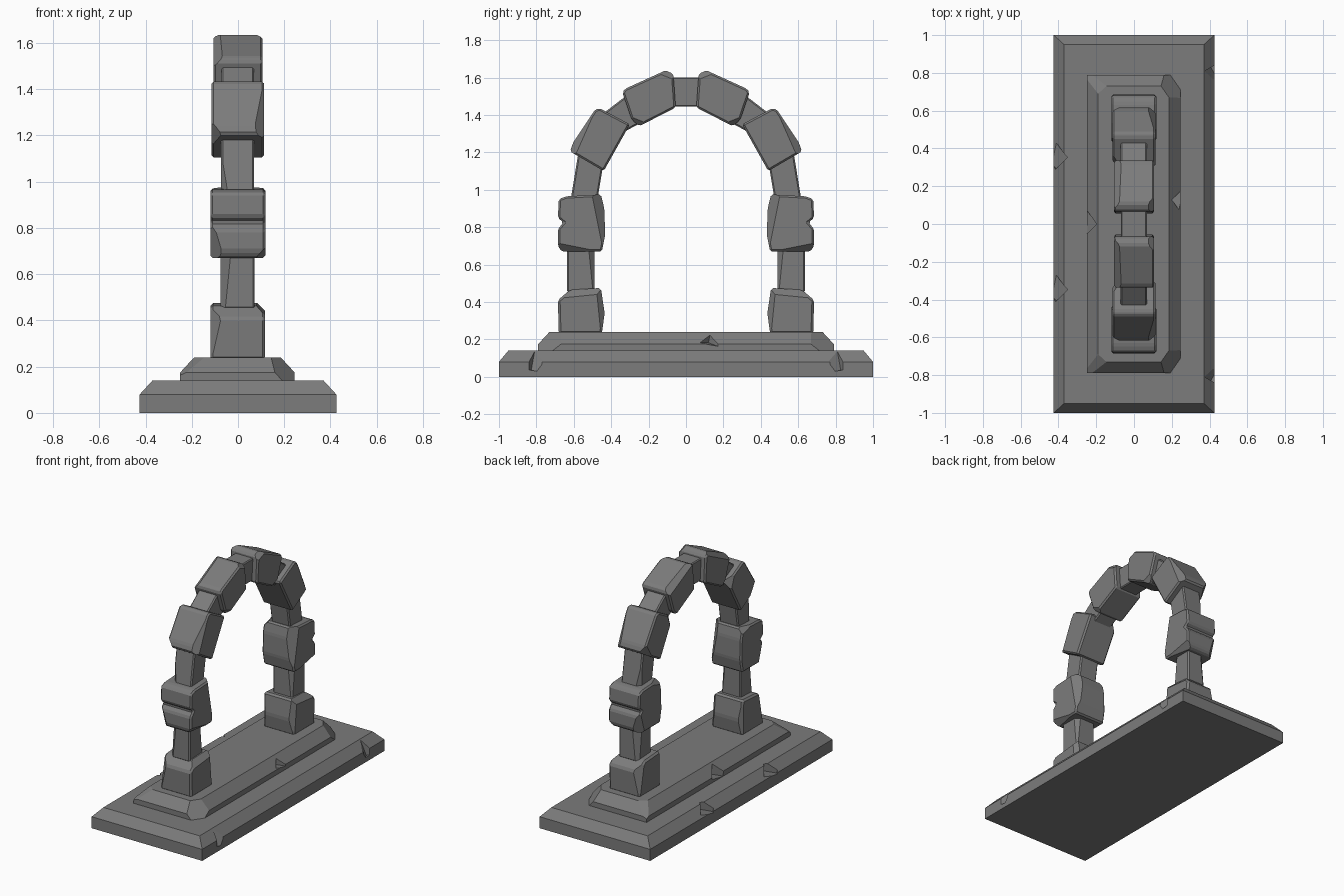
import bpy, bmesh, math
from mathutils import Vector

if "Cube" in bpy.data.objects:
    bpy.data.objects.remove(bpy.data.objects["Cube"])

stone = bpy.data.materials.new("dark_grey_stone")
stone.diffuse_color = (0.2, 0.2, 0.2, 1)
stone.use_nodes = True
stone.node_tree.nodes["Principled BSDF"].inputs["Base Color"].default_value = stone.diffuse_color


def finish(bm, name, mirror=False):
    bmesh.ops.recalc_face_normals(bm, faces=bm.faces[:])
    me = bpy.data.meshes.new(name)
    bm.to_mesh(me)
    bm.free()
    me.materials.append(stone)
    ob = bpy.data.objects.new(name, me)
    bpy.context.collection.objects.link(ob)
    if mirror:
        m = ob.modifiers.new("mirror", 'MIRROR')
        m.use_axis = (False, True, False)
        m.use_mirror_merge = False
    return ob


def slice_off(bm, point, normal):
    """Cut away everything beyond a plane and cap the cut."""
    r = bmesh.ops.bisect_plane(bm, geom=bm.verts[:] + bm.edges[:] + bm.faces[:],
                               plane_co=Vector(point), plane_no=Vector(normal).normalized(),
                               clear_outer=True)
    edges = [e for e in r['geom_cut'] if isinstance(e, bmesh.types.BMEdge)]
    if edges:
        bmesh.ops.edgenet_fill(bm, edges=edges)


def block(name, profile, x0, x1, bevel=0.012, cuts=(), mirror=True):
    """Stone with a (y, z) profile, spanning x0..x1, chipped by planes."""
    bm = bmesh.new()
    f = bm.faces.new([bm.verts.new((x0, y, z)) for y, z in profile])
    r = bmesh.ops.extrude_face_region(bm, geom=[f])
    bmesh.ops.translate(bm, vec=(x1 - x0, 0, 0),
                        verts=[v for v in r['geom'] if isinstance(v, bmesh.types.BMVert)])
    bmesh.ops.recalc_face_normals(bm, faces=bm.faces[:])
    if bevel:
        bmesh.ops.bevel(bm, geom=bm.edges[:], offset=bevel, segments=1, affect='EDGES')
    for p, n in cuts:
        slice_off(bm, p, n)
    return finish(bm, name, mirror)


def slab(name, rings, cuts=()):
    """Stepped slab from rings of (z, x_min, x_max, y_half)."""
    bm = bmesh.new()
    loops = [[bm.verts.new(c) for c in ((a, -y, z), (b, -y, z), (b, y, z), (a, y, z))]
             for z, a, b, y in rings]
    bm.faces.new(loops[0])
    bm.faces.new(loops[-1])
    for lo, hi in zip(loops, loops[1:]):
        for i in range(4):
            j = (i + 1) % 4
            bm.faces.new((lo[i], lo[j], hi[j], hi[i]))
    bmesh.ops.recalc_face_normals(bm, faces=bm.faces[:])
    for p, n in cuts:
        slice_off(bm, p, n)
    return finish(bm, name)


def notch(ob, loc, size, rot):
    """Chip a rotated box out of an object."""
    bpy.ops.mesh.primitive_cube_add(size=1, location=loc, rotation=rot)
    c = bpy.context.object
    c.scale = size
    c.hide_render = True
    m = ob.modifiers.new("chip", 'BOOLEAN')
    m.operation, m.solver, m.object = 'DIFFERENCE', 'EXACT', c
    bpy.context.view_layer.objects.active = ob
    bpy.ops.object.modifier_apply(modifier=m.name)
    bpy.data.objects.remove(c)


# base slabs
lower = slab("lower_plinth", [(0, -.425, .425, 1), (.08, -.425, .425, 1), (.14, -.37, .37, .95)])
upper = slab("upper_plinth", [(.13, -.25, .245, .79), (.175, -.25, .245, .79), (.24, -.19, .185, .73)],
             [((.15, s * .72, .24), (1, s * .7, .9)) for s in (1, -1)] +
             [((-.14, s * .735, .24), (-.45, s * .5, 1)) for s in (1, -1)])
for s in (1, -1):
    notch(lower, (.435, s * .81, .12), (.09, .06, .16), (0, math.radians(-20), s * math.radians(30)))
    notch(lower, (-.425, s * .35, .15), (.1, .1, .14), (0, math.radians(-15), math.radians(45)))
notch(upper, (-.26, 0, .22), (.09, .09, .14), (0, math.radians(-15), math.radians(45)))
notch(upper, (.26, .13, .23), (.08, .08, .12), (0, math.radians(15), math.radians(45)))

# large arch stones, mirrored across the arch
block("foot_block", [(.45, .23), (.68, .23), (.685, .41), (.62, .465), (.455, .475), (.435, .34)],
      -.12, .117, .012,
      [((-.1, .44, .3), (-1, -1, 0)), ((.1, .45, .35), (1, -1, .1)),
       ((.1, .6, .445), (1, .1, 1)), ((-.1, .66, .4), (-1, 1, .2))])
block("pillar_block", [(.45, .67), (.665, .67), (.685, .70), (.685, .79), (.655, .825), (.685, .85),
                       (.68, .95), (.64, .965), (.455, .975), (.437, .90), (.432, .76)],
      -.12, .118, .01,
      [((.1, .45, .8), (1, -1, .2)), ((-.11, .5, .96), (-1, -.3, 1)),
       ((.11, .6, .69), (1, .2, -1)), ((-.1, .67, .75), (-1, 1, -.3))])
block("shoulder_block", [(.44, 1.10), (.62, 1.205), (.605, 1.25), (.485, 1.43), (.46, 1.435), (.30, 1.35)],
      -.115, .113, .01,
      [((.095, .56, 1.30), (1, .9, .4)), ((-.1, .33, 1.33), (-1, -.8, .3)),
       ((-.1, .58, 1.2), (-1, .8, -.5))])
block("crown_block", [(.055, 1.44), (.25, 1.34), (.29, 1.375), (.34, 1.52), (.325, 1.54),
                      (.11, 1.638), (.068, 1.62)],
      -.107, .107, .01,
      [((.09, .1, 1.62), (1, -.4, 1)), ((-.09, .3, 1.53), (-1, .5, 1)),
       ((.095, .25, 1.36), (1, .4, -1))])

# narrow joining stones
block("lower_neck", [(.49, .45), (.635, .45), (.635, .69), (.49, .69)], -.075, .072, .008,
      [((.06, .50, .6), (1, -1, .1)), ((-.06, .62, .55), (-1, 1, .1))])
block("middle_neck", [(.475, .94), (.618, .94), (.575, 1.2), (.44, 1.15)], -.073, .07, .008,
      [((-.06, .60, 1.03), (-1, 1, 0))])
block("upper_neck", [(.33, 1.31), (.44, 1.41), (.31, 1.51), (.22, 1.37)], -.072, .07, .008)
block("keystone", [(-.08, 1.445), (.08, 1.445), (.1, 1.60), (-.1, 1.60)], -.07, .068, .006, mirror=False)
